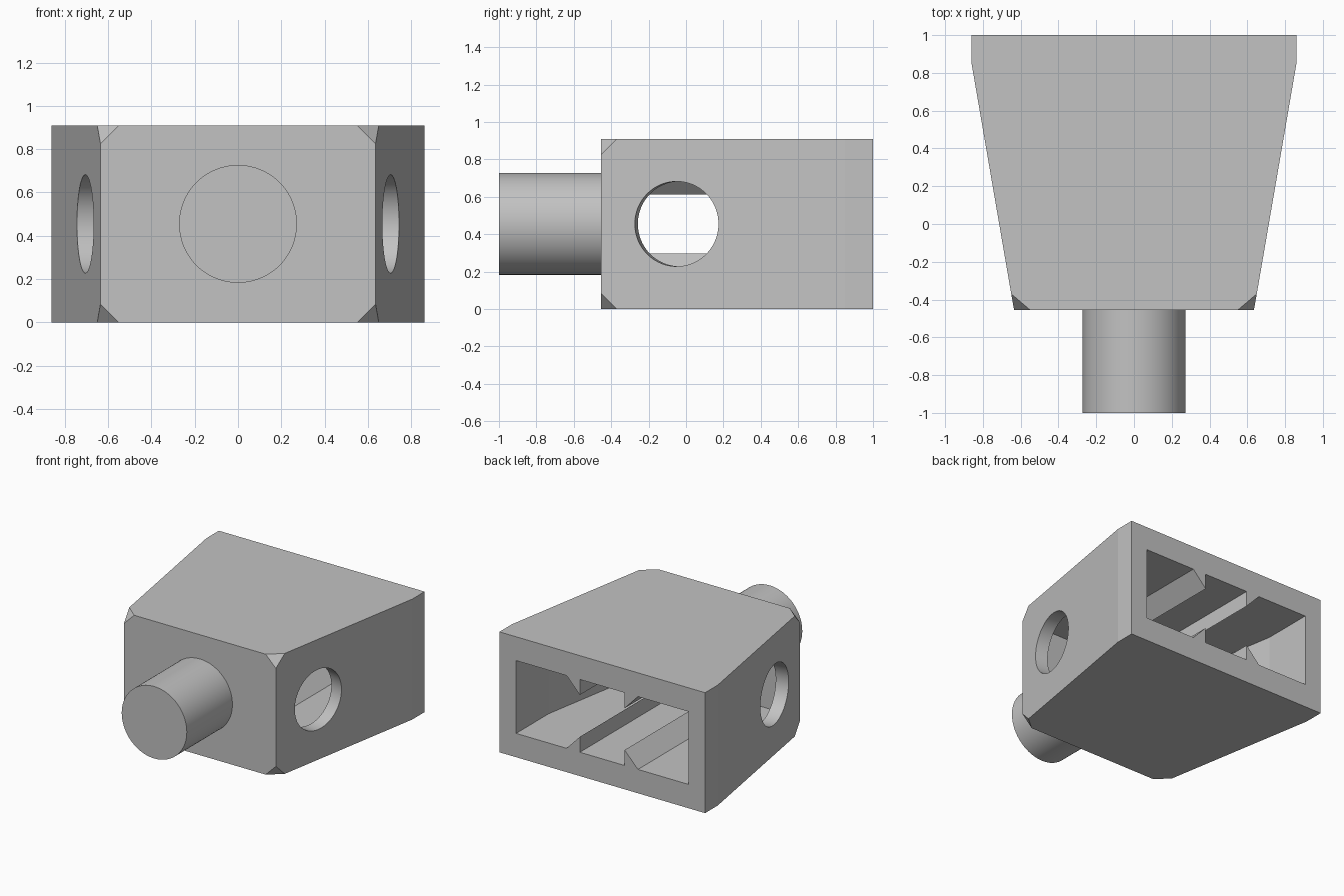
import bpy, bmesh, math
from mathutils import Matrix

cube = bpy.data.objects.get("Cube")
if cube:
    bpy.data.objects.remove(cube, do_unlink=True)

HEIGHT, MID = 0.91, 0.455      # body height and its centre line
FRONT, BACK = -0.455, 1.0      # body ends in y
TAPER = math.atan(0.173)       # slant of the side walls

grey = bpy.data.materials.new("plain_grey")
grey.use_nodes = True
colour = (0.54, 0.54, 0.54, 1)
grey.diffuse_color = colour
grey.node_tree.nodes["Principled BSDF"].inputs["Base Color"].default_value = colour


def finish(name, bm):
    bmesh.ops.recalc_face_normals(bm, faces=bm.faces)
    mesh = bpy.data.meshes.new(name)
    bm.to_mesh(mesh)
    bm.free()
    obj = bpy.data.objects.new(name, mesh)
    bpy.context.collection.objects.link(obj)
    mesh.materials.append(grey)
    return obj


def prism(name, points, offset):
    """Extrude a flat outline of 3D points along an offset."""
    bm = bmesh.new()
    face = bm.faces.new([bm.verts.new(p) for p in points])
    new = bmesh.ops.extrude_face_region(bm, geom=[face])["geom"]
    bmesh.ops.translate(bm, vec=offset,
                        verts=[v for v in new if isinstance(v, bmesh.types.BMVert)])
    return finish(name, bm)


def cylinder(name, radius, depth, matrix):
    bm = bmesh.new()
    bmesh.ops.create_cone(bm, cap_ends=True, segments=96, radius1=radius,
                          radius2=radius, depth=depth, matrix=matrix)
    return finish(name, bm)


def select(obj):
    bpy.ops.object.select_all(action='DESELECT')
    obj.select_set(True)
    bpy.context.view_layer.objects.active = obj


def cut(target, cutter):
    mod = target.modifiers.new("cut", 'BOOLEAN')
    mod.operation, mod.solver, mod.object = 'DIFFERENCE', 'EXACT', cutter
    select(target)
    bpy.ops.object.modifier_apply(modifier=mod.name)
    bpy.data.objects.remove(cutter, do_unlink=True)


# Tapered body with four clipped front corners
bm = bmesh.new()
corner = [(0.55, FRONT, 0), (0.635, FRONT, 0.085), (0.65, -0.37, 0),
          (0.86, 0.85, 0), (0.86, BACK, 0)]
for x, y, z in corner:
    for side in (-1, 1):
        for height in (z, HEIGHT - z):
            bm.verts.new((side * x, y, height))
bmesh.ops.convex_hull(bm, input=bm.verts)
bmesh.ops.dissolve_limit(bm, angle_limit=0.01, verts=bm.verts, edges=bm.edges)
body = finish("body", bm)

# Hollow open at the back, narrowing along with the side walls
half = [(0.72, 1.1), (0.72, 0.61), (0.56, -0.32)]
outline = half + [(-x, y) for x, y in reversed(half)]
cavity = prism("cavity_cutter", [(x, y, 0.18) for x, y in outline], (0, 0, 0.55))

# Four wedge ribs left standing along the floor and ceiling
for side in (-1, 1):
    for up in (-1, 1):
        wedge = [(0.187, 0.155), (0.187, 0.3), (0.324, 0.3), (0.324, 0.299)]
        wedge = [(0.187, 0.158), (0.187, 0.3), (0.322, 0.3)]
        rib = prism("rib", [(side * x, -0.5, MID + up * z) for x, z in wedge],
                    (0, 1.8, 0))
        cut(cavity, rib)
cut(body, cavity)

# Round holes square to the slanted side walls
for side in (-1, 1):
    place = (Matrix.Translation((side * 0.704, -0.05, MID))
             @ Matrix.Rotation(-side * TAPER, 4, 'Z')
             @ Matrix.Rotation(math.pi / 2, 4, 'Y'))
    cut(body, cylinder("hole_cutter", 0.227, 0.4, place))

# Round peg on the front
peg = cylinder("peg", 0.272, 0.545, Matrix.Translation((0, -0.7275, MID))
               @ Matrix.Rotation(math.pi / 2, 4, 'X'))

for obj in (body, peg):
    select(obj)
    bpy.ops.object.shade_smooth_by_angle(angle=math.radians(6))
